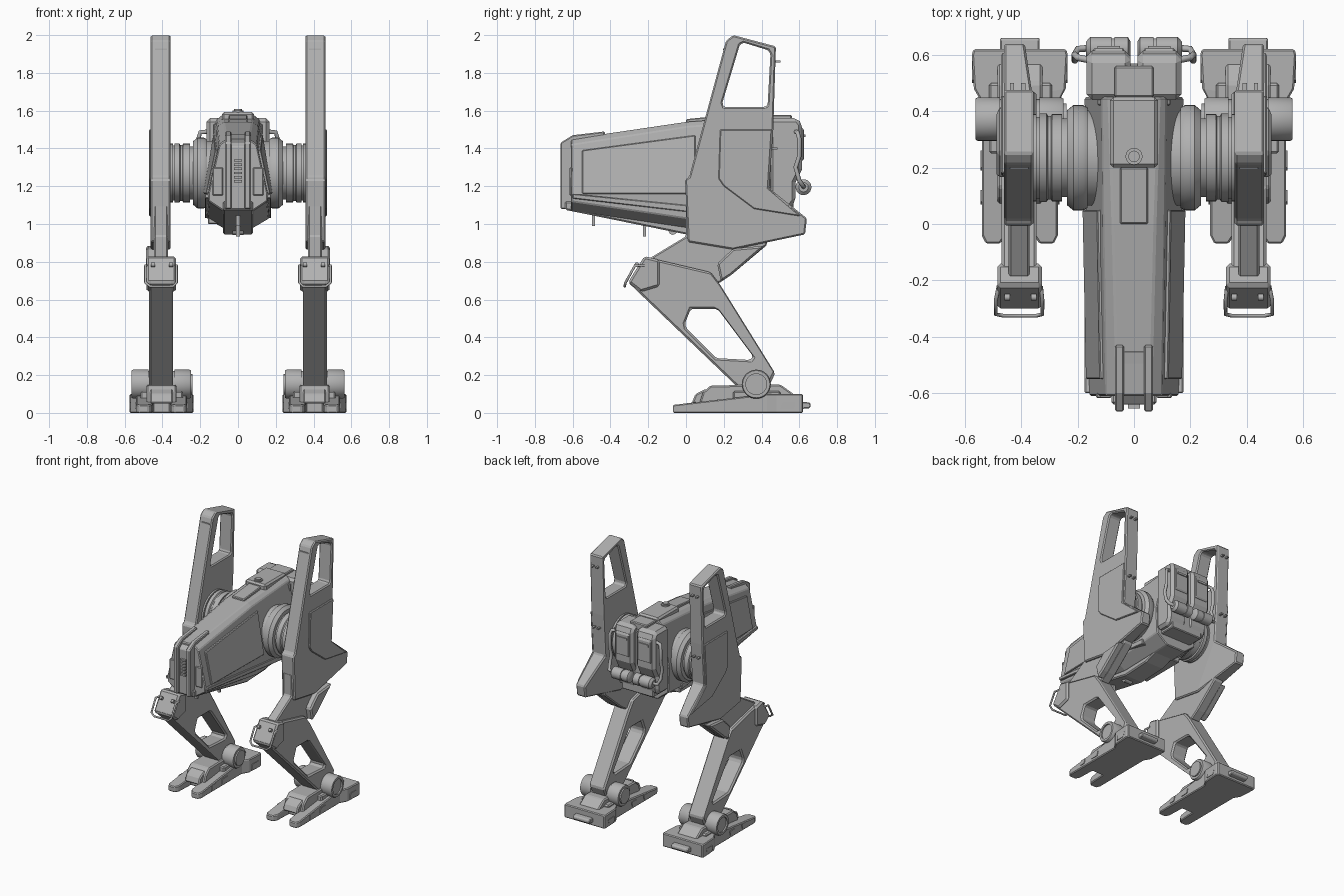
import bpy, bmesh, math
from mathutils import Vector

grey = bpy.data.materials.new("light_grey")
grey.diffuse_color = (0.44, 0.44, 0.44, 1)


def finish(name, bm, bevel=0, mirror=False, smooth=False):
    bmesh.ops.recalc_face_normals(bm, faces=bm.faces)
    me = bpy.data.meshes.new(name)
    bm.to_mesh(me)
    bm.free()
    me.materials.append(grey)
    ob = bpy.data.objects.new(name, me)
    bpy.context.collection.objects.link(ob)
    if smooth:
        me.shade_smooth()
        me.set_sharp_from_angle(angle=math.radians(35))
    if bevel:
        b = ob.modifiers.new("bevel", 'BEVEL')
        b.width = bevel
        b.segments = 1
        b.limit_method = 'ANGLE'
    if mirror:
        ob.modifiers.new("mirror", 'MIRROR')
    return ob


def prism(name, loops, x0, x1, bevel=0.008, mirror=True, edit=None, axis='x'):
    """Extrude a profile (outer loop, then holes) along x, or along z for plan outlines."""
    bm = bmesh.new()
    edges = []
    for loop in loops:
        vs = [bm.verts.new((x0, a, b) if axis == 'x' else (a, b, x0)) for a, b in loop]
        edges += [bm.edges.new((vs[i - 1], vs[i])) for i in range(len(vs))]
    bmesh.ops.triangle_fill(bm, edges=edges, use_beauty=True)
    ext = bmesh.ops.extrude_face_region(bm, geom=bm.faces[:])
    d = (x1 - x0, 0, 0) if axis == 'x' else (0, 0, x1 - x0)
    bmesh.ops.translate(bm, verts=[g for g in ext["geom"] if isinstance(g, bmesh.types.BMVert)], vec=d)
    if edit:
        for v in bm.verts:
            edit(v.co)
    bmesh.ops.dissolve_limit(bm, angle_limit=0.01, verts=bm.verts[:], edges=bm.edges[:])
    return finish(name, bm, bevel, mirror)


def box(name, x, y, z, bevel=0.006, mirror=False):
    return prism(name, [[(y[0], z[0]), (y[1], z[0]), (y[1], z[1]), (y[0], z[1])]], x[0], x[1], bevel, mirror)


def lathe(name, steps, cy, cz, mirror=True, n=36):
    """Turn (x, radius) steps around an axis along x."""
    bm = bmesh.new()
    rings = [[bm.verts.new((x, cy + r * math.cos(2 * math.pi * i / n), cz + r * math.sin(2 * math.pi * i / n)))
              for i in range(n)] for x, r in steps]
    for a, b in zip(rings, rings[1:]):
        for i in range(n):
            bm.faces.new((a[i - 1], a[i], b[i], b[i - 1]))
    bm.faces.new(rings[0])
    bm.faces.new(rings[-1])
    return finish(name, bm, 0, mirror, True)


def loft(name, sections, bevel=0.006):
    """Skin symmetric cross-sections given as (y, half outline from top to bottom)."""
    bm = bmesh.new()
    rings = []
    for y, half in sections:
        pts = half + [(-x, z) for x, z in reversed(half)]
        rings.append([bm.verts.new((x, y, z)) for x, z in pts])
    for a, b in zip(rings, rings[1:]):
        for i in range(len(a)):
            bm.faces.new((a[i - 1], a[i], b[i], b[i - 1]))
    bm.faces.new(rings[0])
    bm.faces.new(rings[-1])
    return finish(name, bm, bevel)


def tube(name, pts, r):
    for s, side in ((1, "right"), (-1, "left")):
        cu = bpy.data.curves.new(f"{name}_{side}", 'CURVE')
        cu.dimensions = '3D'
        cu.bevel_depth = r
        cu.bevel_resolution = 2
        cu.use_fill_caps = True
        sp = cu.splines.new('POLY')
        sp.points.add(len(pts) - 1)
        for p, (x, y, z) in zip(sp.points, pts):
            p.co = (s * x, y, z, 1)
        cu.materials.append(grey)
        bpy.context.collection.objects.link(bpy.data.objects.new(cu.name, cu))


# Hull: tapering faceted body
front = [(0.06, 1.45), (0.10, 1.42), (0.158, 1.16), (0.155, 1.12), (0.08, 1.07)]
mid = [(0.075, 1.54), (0.11, 1.515), (0.170, 1.16), (0.165, 1.03), (0.08, 0.98)]
rear = [(0.09, 1.575), (0.115, 1.55), (0.175, 1.25), (0.168, 1.06), (0.08, 0.99)]
loft("hull", [(-0.61, front), (0.0, mid), (0.45, rear)])


# Raised hull side panels, set on the sloping flank
def flank(co):
    t = (co.y + 0.61) / 0.61
    top, low = 1.42 + 0.095 * t, 1.16
    u = (co.z - low) / (top - low)
    wide = 0.158 + 0.012 * t
    co.x += wide + (0.10 + 0.01 * t - wide) * max(u, 0)


prism("hull_side_panel", [[(-0.55, 1.39), (-0.55, 1.16), (0.05, 1.16), (0.05, 1.47)]], -0.01, 0.012, 0.004, edit=flank)
prism("hull_side_rail", [[(-0.60, 1.135), (-0.60, 1.16), (0.30, 1.07), (0.30, 1.03)]], 0.13, 0.175, 0.004)

# Keel under the hull
prism("keel", [[(-0.64, 1.12), (-0.64, 1.075), (0.0, 0.945), (0.22, 0.955), (0.45, 1.03), (0.45, 1.12)]],
      -0.08, 0.08, 0.008, False)
box("keel_side_box", (-0.16, -0.08), (-0.05, 0.3), (1.0, 1.1))
lathe("keel_lamp", [(-0.03, 0.022), (0.03, 0.022)], -0.07, 0.965, False, 16)
for i, (y, z) in enumerate(((-0.49, 1.01), (-0.22, 0.955))):
    box(f"keel_probe_{i}", (-0.01, 0.01), (y - 0.008, y + 0.008), (z - 0.02, z + 0.06), 0)

# Nose: two cheek fins around a vented spine
prism("nose_fin", [[(-0.665, 1.08), (-0.665, 1.43), (-0.60, 1.47), (-0.43, 1.49), (-0.43, 1.08)]], 0.035, 0.068, 0.006)
prism("nose_spine", [[(-0.64, 1.09), (-0.64, 1.41), (-0.59, 1.45), (-0.45, 1.475), (-0.45, 1.09)]],
      -0.04, 0.04, 0.004, False)
for i in range(6):
    z = 1.22 + 0.022 * i
    box(f"nose_vent_{i}", (-0.022, 0.022), (-0.655, -0.63), (z, z + 0.012), 0)
box("nose_cheek_plate", (0.08, 0.135), (-0.618, -0.60), (1.15, 1.30), 0.005, True)

# Roof hatch, roof strip and small cap
box("roof_hatch", (-0.085, 0.085), (0.20, 0.45), (1.50, 1.592), 0.012)
box("roof_rear_plate", (-0.07, 0.07), (0.45, 0.56), (1.52, 1.578), 0.006)
prism("roof_strip", [[(0.0, 1.50), (0.0, 1.555), (0.20, 1.575), (0.20, 1.50)]], -0.05, 0.05, 0.005, False)
disc = bmesh.new()
for r, z in ((0.03, 1.60), (0.02, 1.608)):
    geo = bmesh.ops.create_cone(disc, cap_ends=True, segments=24, radius1=r, radius2=r, depth=0.03)
    bmesh.ops.translate(disc, verts=geo["verts"], vec=(0, 0.24, z - 0.015))
finish("roof_cap", disc, smooth=True)

# Rear packs with horizontal tanks and pipes
prism("rear_pack", [[(0.44, 1.08), (0.44, 1.56), (0.59, 1.56), (0.615, 1.53), (0.615, 1.29),
                     (0.58, 1.22), (0.58, 1.12), (0.55, 1.08)]], 0.012, 0.168, 0.02)
prism("rear_pack_cover", [[(0.60, 1.33), (0.60, 1.52), (0.625, 1.50), (0.625, 1.34)]], 0.035, 0.145, 0.006)
box("rear_core", (-0.13, 0.13), (0.42, 0.57), (1.06, 1.53))
box("rear_pack_slot", (0.05, 0.13), (0.62, 0.632), (1.46, 1.475), 0, True)
lathe("rear_tank", [(0.012, 0.025), (0.022, 0.042), (0.07, 0.042), (0.07, 0.036), (0.08, 0.036), (0.08, 0.042),
                    (0.155, 0.042), (0.17, 0.025)], 0.622, 1.195, n=24)
tube("rear_pipe", [(0.15, 0.625, 1.195), (0.20, 0.62, 1.20), (0.21, 0.60, 1.23), (0.21, 0.58, 1.30), (0.21, 0.60, 1.36),
                   (0.21, 0.60, 1.45), (0.20, 0.59, 1.485), (0.15, 0.58, 1.49)], 0.012)

# Hip joint: stacked turned rings
lathe("hip_joint", [(0.08, 0.17), (0.165, 0.17), (0.165, 0.178), (0.18, 0.187), (0.215, 0.187), (0.238, 0.168),
                    (0.238, 0.14), (0.255, 0.14), (0.255, 0.155), (0.29, 0.155), (0.295, 0.148), (0.305, 0.148),
                    (0.31, 0.157), (0.335, 0.157), (0.335, 0.145), (0.345, 0.145), (0.345, 0.155), (0.37, 0.155)],
      0.235, 1.27, n=48)


# Hip fin: tall plate with a window, its tail narrowing to the rear
def thin_tail(co):
    if co.y > 0.5 and co.z < 1.2 and co.x < 0.4:
        co.x += 0.03


prism("hip_fin", [
    [(0.212, 1.97), (0.25, 2.0), (0.476, 1.94), (0.462, 1.50), (0.44, 1.19), (0.64, 1.03), (0.63, 0.945),
     (0.25, 0.865), (0.01, 0.905), (-0.005, 1.235), (0.017, 1.25)],
    [(0.285, 1.95), (0.305, 1.96), (0.435, 1.92), (0.447, 1.90), (0.432, 1.63), (0.42, 1.62), (0.20, 1.62), (0.192, 1.64)],
], 0.357, 0.462, 0.01, edit=thin_tail)
prism("hip_fin_panel", [[(0.18, 1.50), (0.455, 1.50), (0.435, 1.19), (0.61, 1.04), (0.36, 1.08), (0.20, 1.20), (0.172, 1.24)]],
      0.455, 0.472, 0.005)
box("fin_top_slot", (0.375, 0.44), (0.195, 0.22), (1.92, 1.93), 0, True)
for i, (y, z) in enumerate(((0.48, 1.86), (0.465, 1.40))):
    box(f"fin_pin_{i}", (0.385, 0.40), (y - 0.02, y + 0.02), (z - 0.005, z + 0.005), 0, True)
    box(f"fin_pin_outer_{i}", (0.425, 0.44), (y - 0.02, y + 0.02), (z - 0.005, z + 0.005), 0, True)

# Thigh and its outer guard plate
prism("thigh", [[(0.0, 1.10), (0.0, 0.935), (-0.19, 0.82), (-0.20, 0.72), (0.0, 0.66), (0.18, 0.69),
                 (0.24, 0.73), (0.43, 0.89), (0.42, 1.05)]], 0.37, 0.445)
prism("thigh_guard", [[(0.165, 0.79), (0.25, 0.87), (0.42, 0.885), (0.24, 0.73), (0.185, 0.695)]], 0.43, 0.487, 0.01)

# Shin: angled beam with a window
prism("shin", [
    [(-0.21, 0.825), (0.13, 0.745), (0.18, 0.68), (0.472, 0.21), (0.43, 0.12), (0.28, 0.13), (-0.305, 0.69)],
    [(0.025, 0.55), (0.155, 0.55), (0.175, 0.54), (0.355, 0.30), (0.34, 0.28), (0.16, 0.29), (0.0, 0.45), (-0.005, 0.475)],
], 0.345, 0.47, 0.01)

# Knee cap with bolts and a bent guard bar
prism("knee_cap", [[(-0.22, 0.83), (-0.14, 0.81), (-0.14, 0.67), (-0.24, 0.64), (-0.305, 0.69), (-0.295, 0.71)]], 0.327, 0.485, 0.012)
tube("knee_guard_bar", [(0.33, -0.22, 0.78), (0.325, -0.27, 0.78), (0.325, -0.32, 0.69), (0.345, -0.325, 0.67), (0.465, -0.325, 0.67),
                        (0.49, -0.32, 0.69), (0.49, -0.27, 0.78), (0.48, -0.22, 0.78)], 0.007)
for i, x in enumerate((0.355, 0.45)):
    lathe(f"knee_bolt_{i}", [(x - 0.01, 0.012), (x + 0.01, 0.012)], -0.26, 0.785, n=12)

# Ankle axle and block
lathe("ankle_axle", [(0.24, 0.055), (0.25, 0.055), (0.25, 0.072), (0.258, 0.077), (0.335, 0.077), (0.335, 0.07), (0.475, 0.07),
                     (0.475, 0.077), (0.555, 0.077), (0.563, 0.072), (0.563, 0.055), (0.553, 0.055)], 0.372, 0.152)
prism("ankle_block", [[(0.07, 0.05), (0.09, 0.11), (0.13, 0.145), (0.50, 0.15), (0.57, 0.10), (0.57, 0.05)]], 0.325, 0.485)
prism("ankle_toe_hinge", [[(0.03, 0.05), (0.05, 0.10), (0.10, 0.125), (0.2, 0.125), (0.2, 0.05)]], 0.345, 0.465)
box("ankle_shoulder", (0.29, 0.515), (0.25, 0.50), (0.06, 0.115), 0.008, True)


# Foot: forked sole, sloping down toward the toes
def slope(co):
    if co.z > 0.05:
        co.z = 0.042 + 0.058 * min(1, (co.y + 0.07) / 0.5)


half = [(0.165, 0.62), (0.17, 0.60), (0.163, 0.48), (0.135, 0.43), (0.135, -0.04), (0.12, -0.07),
        (0.07, -0.07), (0.05, -0.04), (0.045, 0.09)]
outline = [(0.405 + x, y) for x, y in half] + [(0.405 - x, y) for x, y in reversed(half)]
prism("foot", [outline], 0.0, 0.1, 0.006, edit=slope, axis='z')
prism("heel_bar", [[(0.60, 0.02), (0.655, 0.025), (0.662, 0.04), (0.655, 0.055), (0.60, 0.06)]], 0.335, 0.475, 0.005)

# Shallow plates along the foot sides
for i, (y0, y1, dx) in enumerate(((0.07, 0.11, 0.135), (0.19, 0.25, 0.135), (0.50, 0.57, 0.165))):
    for s in (-1, 1):
        x = 0.405 + s * dx
        prism(f"foot_side_plate_{i}_{'inner' if s < 0 else 'outer'}",
              [[(y0, 0.02), (y1, 0.02), (y1 + 0.01, 0.055), (y0 + 0.01, 0.055)]], x - 0.005, x + 0.005, 0)
